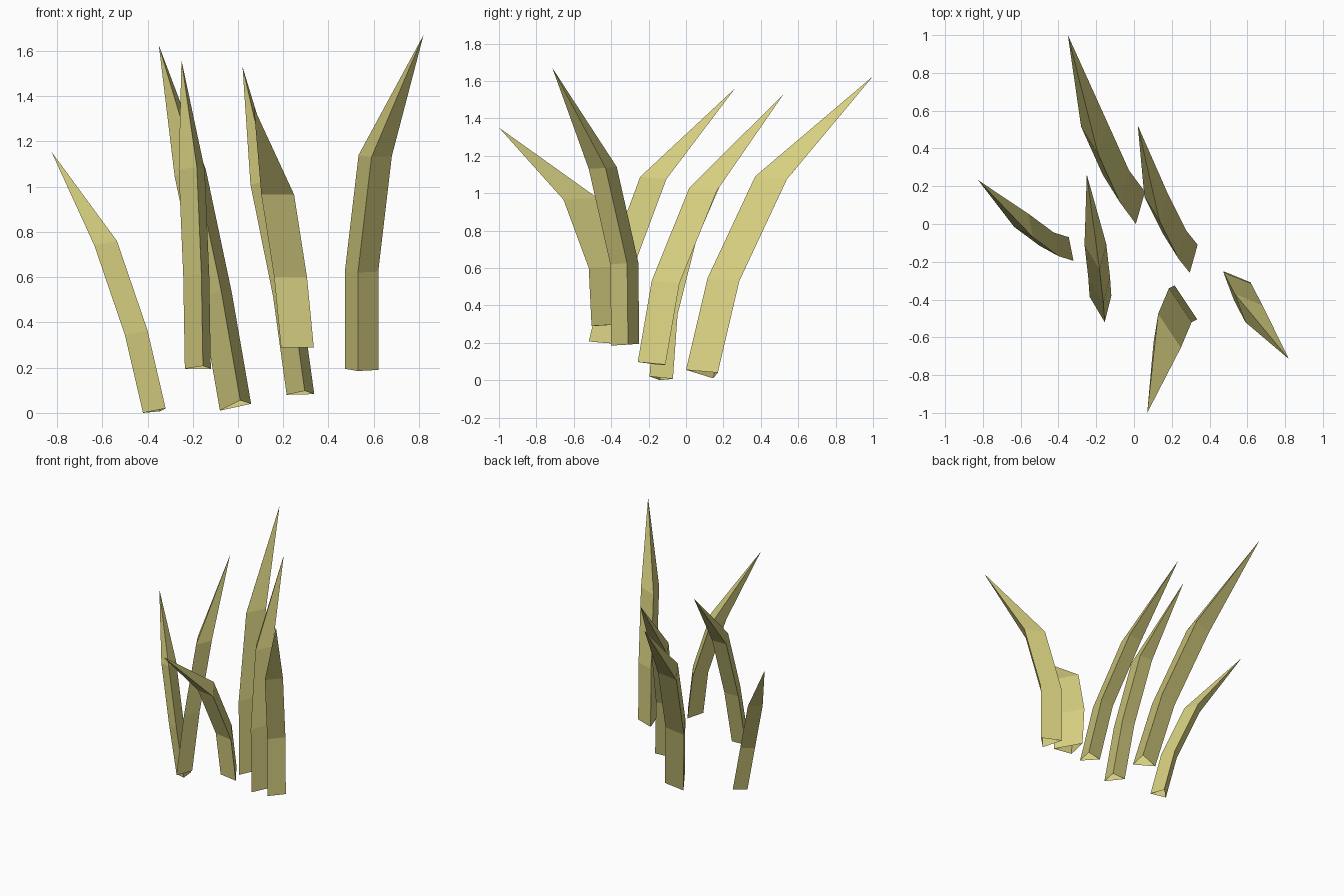
import bpy, bmesh
from mathutils import Vector

if "Cube" in bpy.data.objects:
    bpy.data.objects.remove(bpy.data.objects["Cube"])

mat = bpy.data.materials.new("dry grass green")
mat.diffuse_color = (0.67, 0.62, 0.215, 1)
mat.use_nodes = True
mat.node_tree.nodes["Principled BSDF"].inputs["Base Color"].default_value = mat.diffuse_color


def blade(name, base, shifts, tip):
    """Open triangular stalk: base section moved along the bend, closing to a tip."""
    bm = bmesh.new()
    rings = [[bm.verts.new(Vector(p) + Vector(s)) for p in base]
             for s in [(0, 0, 0)] + shifts]
    point = bm.verts.new(tip)
    for i in range(3):
        j = (i + 1) % 3
        for lo, hi in zip(rings, rings[1:]):
            bm.faces.new((lo[i], lo[j], hi[j], hi[i]))
        bm.faces.new((rings[-1][i], rings[-1][j], point))
    bmesh.ops.recalc_face_normals(bm, faces=bm.faces)
    mesh = bpy.data.meshes.new(name)
    bm.to_mesh(mesh)
    bm.free()
    mesh.materials.append(mat)
    bpy.context.collection.objects.link(bpy.data.objects.new(name, mesh))


# Base triangle, offsets of the two upper sections, tip
blade("back_blade",
      [(.01, 0, .055), (.058, .17, .04), (-.08, .145, .01)],
      [(-.085, .115, .49), (-.2, .37, 1.035)], (-.35, 1, 1.625))
blade("middle_blade",
      [(-.155, -.52, .207), (-.12, -.38, .195), (-.235, -.385, .195)],
      [(-.007, .1, .41), (-.027, .275, .88)], (-.25, .262, 1.56))
blade("back_right_blade",
      [(.295, -.258, .097), (.337, -.11, .083), (.215, -.13, .08)],
      [(-.06, .075, .435), (-.16, .275, .93)], (.02, .522, 1.53))
blade("right_blade",
      [(.53, -.4, .185), (.62, -.31, .19), (.473, -.25, .195)],
      [(0, -.005, .435), (.06, -.12, .945)], (.82, -.715, 1.67))
blade("front_blade",
      [(.19, -.48, .29), (.335, -.505, .29), (.215, -.325, .3)],
      [(-.03, -.015, .31), (-.087, -.15, .675)], (.07, -1, 1.35))
blade("left_blade",
      [(-.32, -.195, .02), (-.345, -.07, .007), (-.42, -.14, 0)],
      [(-.08, .025, .345), (-.215, .125, .74)], (-.825, .232, 1.155))
